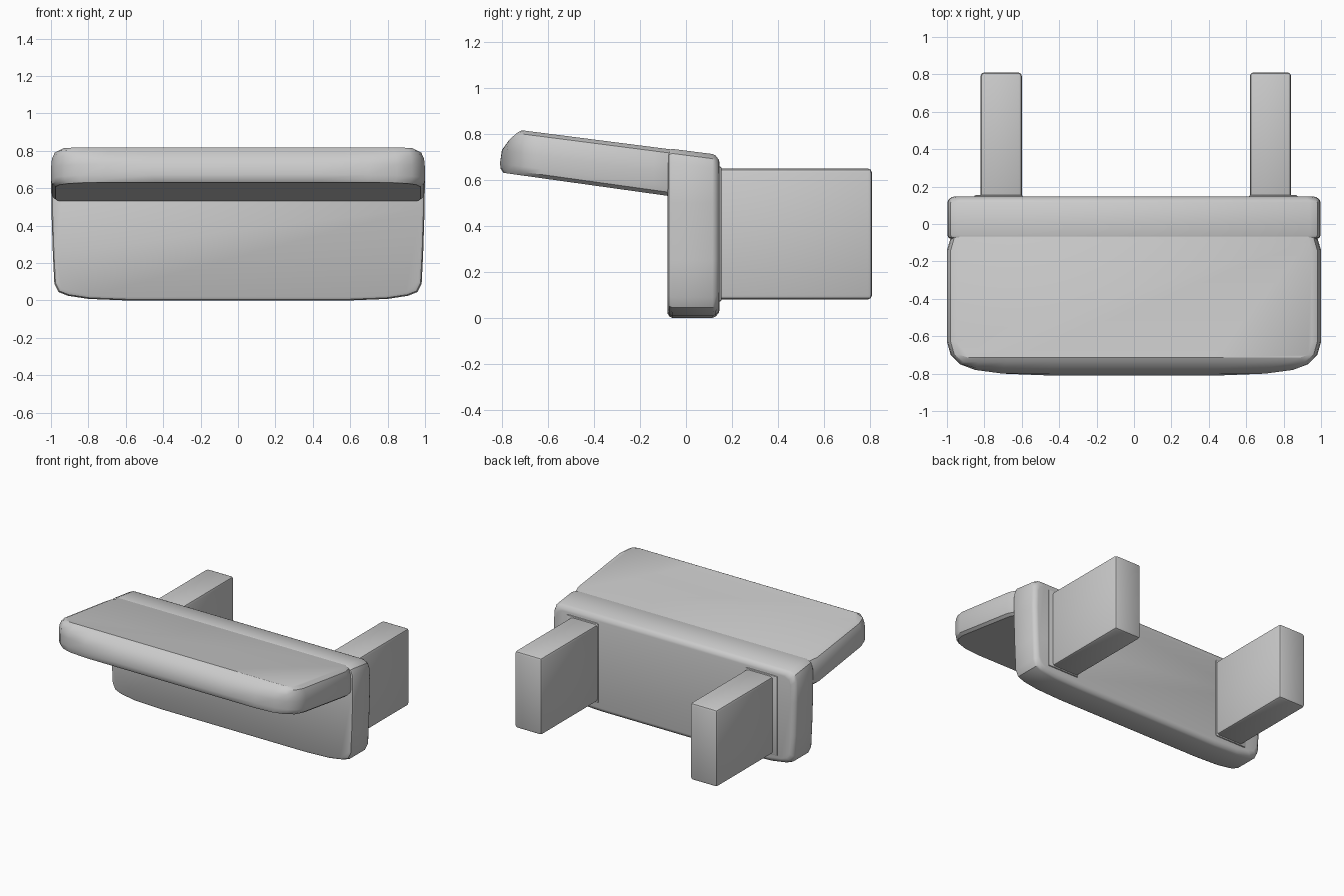
import bpy, bmesh

if "Cube" in bpy.data.objects:
    bpy.data.objects.remove(bpy.data.objects["Cube"])


def finish(name, bm, angle=0.6):
    bmesh.ops.recalc_face_normals(bm, faces=bm.faces)
    mesh = bpy.data.meshes.new(name)
    bm.to_mesh(mesh)
    bm.free()
    ob = bpy.data.objects.new(name, mesh)
    bpy.context.collection.objects.link(ob)
    bpy.ops.object.select_all(action='DESELECT')
    ob.select_set(True)
    bpy.context.view_layer.objects.active = ob
    bpy.ops.object.shade_smooth_by_angle(angle=angle)
    return ob


def loft(name, rings):
    # skin closed rings of equal point count and cap both ends
    bm = bmesh.new()
    loops = [[bm.verts.new(p) for p in r] for r in rings]
    n = len(loops[0])
    for a, b in zip(loops, loops[1:]):
        for i in range(n):
            j = (i + 1) % n
            bm.faces.new((a[i], a[j], b[j], b[i]))
    bm.faces.new(loops[0][::-1])
    bm.faces.new(loops[-1])
    return finish(name, bm)


def mirrored(half):
    return half + [(-x, v) for x, v in reversed(half)]


def box(name, center, size, bevel):
    bm = bmesh.new()
    bmesh.ops.create_cube(bm, size=1)
    for v in bm.verts:
        v.co = [c + k * s for c, k, s in zip(center, v.co, size)]
    bmesh.ops.bevel(bm, geom=list(bm.edges), offset=bevel, segments=2,
                    profile=0.5, affect='EDGES')
    return finish(name, bm)


# sloping shelf: plan outline stacked from underside to top
plan = mirrored([(0.45, -0.81), (0.70, -0.80), (0.85, -0.78), (0.93, -0.75),
                 (0.98, -0.70), (1.0, -0.63), (1.0, -0.14), (0.985, -0.09),
                 (0.97, -0.03)])
rings = []
for t, side, front in [(0, 0.025, 0.015), (0.08, 0.005, 0.003), (0.2, 0, 0),
                       (0.5, 0, 0.008), (0.75, 0.005, 0.04),
                       (0.92, 0.02, 0.072), (1, 0.05, 0.095)]:
    ring = []
    for x, y in plan:
        y = max(y, -0.81 + front)
        low, high = 0.52 - 0.14 * y, 0.725 - 0.128 * y
        ring.append((x * (1 - side), y, low + (high - low) * t))
    rings.append(ring)
loft("shelf", rings)

# upright plate: front outline swept through its thickness
rings = []
for y, inset in [(-0.08, 0.018), (-0.073, 0.006), (-0.06, 0), (0.115, 0),
                 (0.13, 0.006), (0.143, 0.022), (0.146, 0.035)]:
    top = 0.728 - 0.128 * y
    outline = mirrored([(0.6, 0), (0.8, 0.008), (0.91, 0.025), (0.96, 0.045),
                        (0.982, 0.09), (0.99, 0.25), (0.998, 0.5),
                        (0.995, top - 0.06), (0.98, top - 0.02), (0.94, top)])
    rings.append([(x * (1 - inset), y, 0.36 + (z - 0.36) * (1 - inset / 0.36))
                  for x, z in outline])
loft("upright_plate", rings)

# rear prongs with a thin collar at each root
for label, x in (("left", -0.71), ("right", 0.73)):
    box(label + "_prong", (x, 0.455, 0.365), (0.22, 0.71, 0.57), 0.018)
    box(label + "_collar", (x * 1.02, 0.135, 0.365), (0.26, 0.04, 0.59), 0.01)
